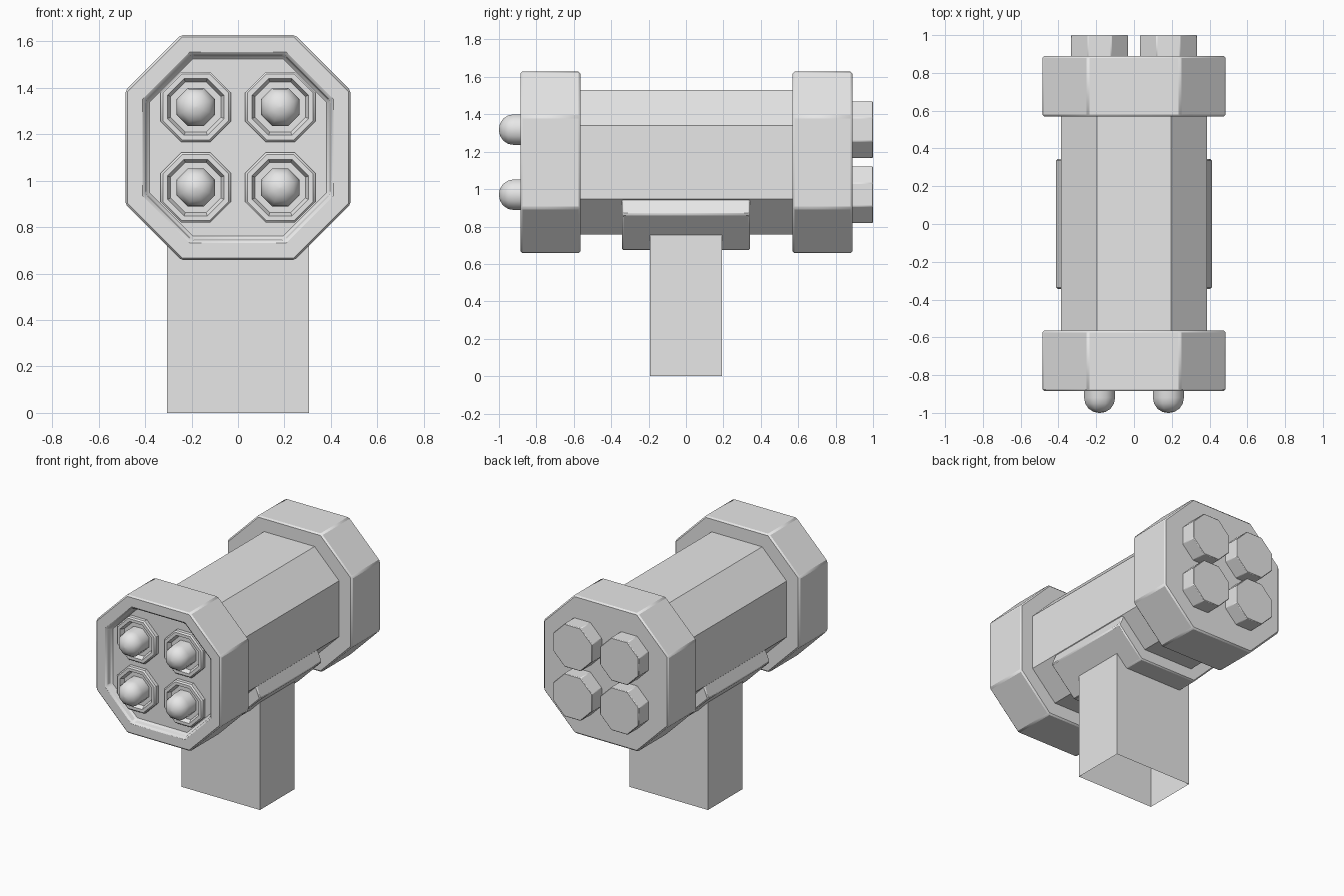
import bpy
import bmesh
from math import radians
from mathutils import Matrix

cube = bpy.data.objects.get("Cube")
if cube:
    bpy.data.objects.remove(cube, do_unlink=True)

grey = bpy.data.materials.new("light_grey")
grey.use_nodes = True
grey.diffuse_color = (0.8, 0.8, 0.8, 1)
grey.node_tree.nodes["Principled BSDF"].inputs["Base Color"].default_value = (0.8, 0.8, 0.8, 1)

AXIS_Z = 1.143      # height of the barrel axis
REG = 0.414         # flat / half-width ratio of a regular octagon


def finish(name, bm, bevel=0.0, angle=35):
    mesh = bpy.data.meshes.new(name)
    bm.to_mesh(mesh)
    bm.free()
    mesh.materials.append(grey)
    ob = bpy.data.objects.new(name, mesh)
    bpy.context.collection.objects.link(ob)
    bpy.ops.object.select_all(action='DESELECT')
    ob.select_set(True)
    bpy.context.view_layer.objects.active = ob
    bpy.ops.object.shade_smooth_by_angle(angle=radians(angle))
    if bevel:
        mod = ob.modifiers.new("edge_bevel", 'BEVEL')
        mod.width = bevel
        mod.segments = 1
        mod.limit_method = 'ANGLE'
        mod.angle_limit = radians(30)
    return ob


def octagon(a, f):
    return [(a, -f), (a, f), (f, a), (-f, a), (-a, f), (-a, -f), (-f, -a), (f, -a)]


def loft(name, sections, cx=0, cz=AXIS_Z, bevel=0.0, angle=35):
    """Skin a list of (outline, y) sections and close both ends."""
    bm = bmesh.new()
    loops = [[bm.verts.new((cx + x, y, cz + z)) for x, z in outline]
             for outline, y in sections]
    for p, q in zip(loops, loops[1:]):
        n = len(p)
        for i in range(n):
            j = (i + 1) % n
            bm.faces.new((p[i], p[j], q[j], q[i]))
    bm.faces.new(loops[0])
    bm.faces.new(loops[-1])
    bmesh.ops.recalc_face_normals(bm, faces=bm.faces[:])
    return finish(name, bm, bevel, angle)


# Barrel and its two octagonal collars, the front one recessed
body = octagon(0.386, 0.196)
collar = octagon(0.485, 0.245)
loft("barrel", [(body, -0.6), (body, 0.6)])
loft("front_collar", [(collar, -0.565), (collar, -0.885),
                      (octagon(0.402, 0.203), -0.885),
                      (octagon(0.392, 0.198), -0.84)], bevel=0.01)
loft("back_collar", [(collar, 0.57), (collar, 0.89)], bevel=0.01)

# Saddle wrapped round the underside of the barrel
saddle = [(0.375, 0.96), (0.415, 0.865), (0.225, 0.675)]
saddle += [(-x, z) for x, z in reversed(saddle)]
loft("saddle", [(saddle, -0.343), (saddle, 0.343)], cz=0, bevel=0.008)

# Hollow handle, open at the bottom
bm = bmesh.new()
bmesh.ops.create_cube(bm, size=1, matrix=Matrix.Translation((0, 0, 0.4))
                      @ Matrix.Diagonal((0.61, 0.384, 0.8, 1)))
bottom = [f for f in bm.faces if f.normal.z < -0.9]
bmesh.ops.delete(bm, geom=bottom, context='FACES_ONLY')
finish("handle", bm)

# Four tubes: front socket, domed tip, rear plug
for side, x in (("left", 0.182), ("right", -0.182)):
    for level, z in (("upper", 1.318), ("lower", 0.97)):
        tag = f"{level}_{side}"

        def reg(a):
            return octagon(a, a * REG)

        loft("socket_" + tag, [(reg(0.151), -0.82), (reg(0.151), -0.865),
                               (reg(0.142), -0.874), (reg(0.122), -0.874),
                               (reg(0.108), -0.845)], x, z)
        loft("tip_" + tag, [(reg(0.082), -0.82), (reg(0.082), -0.92),
                            (reg(0.076), -0.951), (reg(0.058), -0.978),
                            (reg(0.031), -0.995), (reg(0.004), -1.0)], x, z, angle=50)
        loft("plug_" + tag, [(reg(0.151), 0.87), (reg(0.151), 1.0)], x, z, bevel=0.004)
